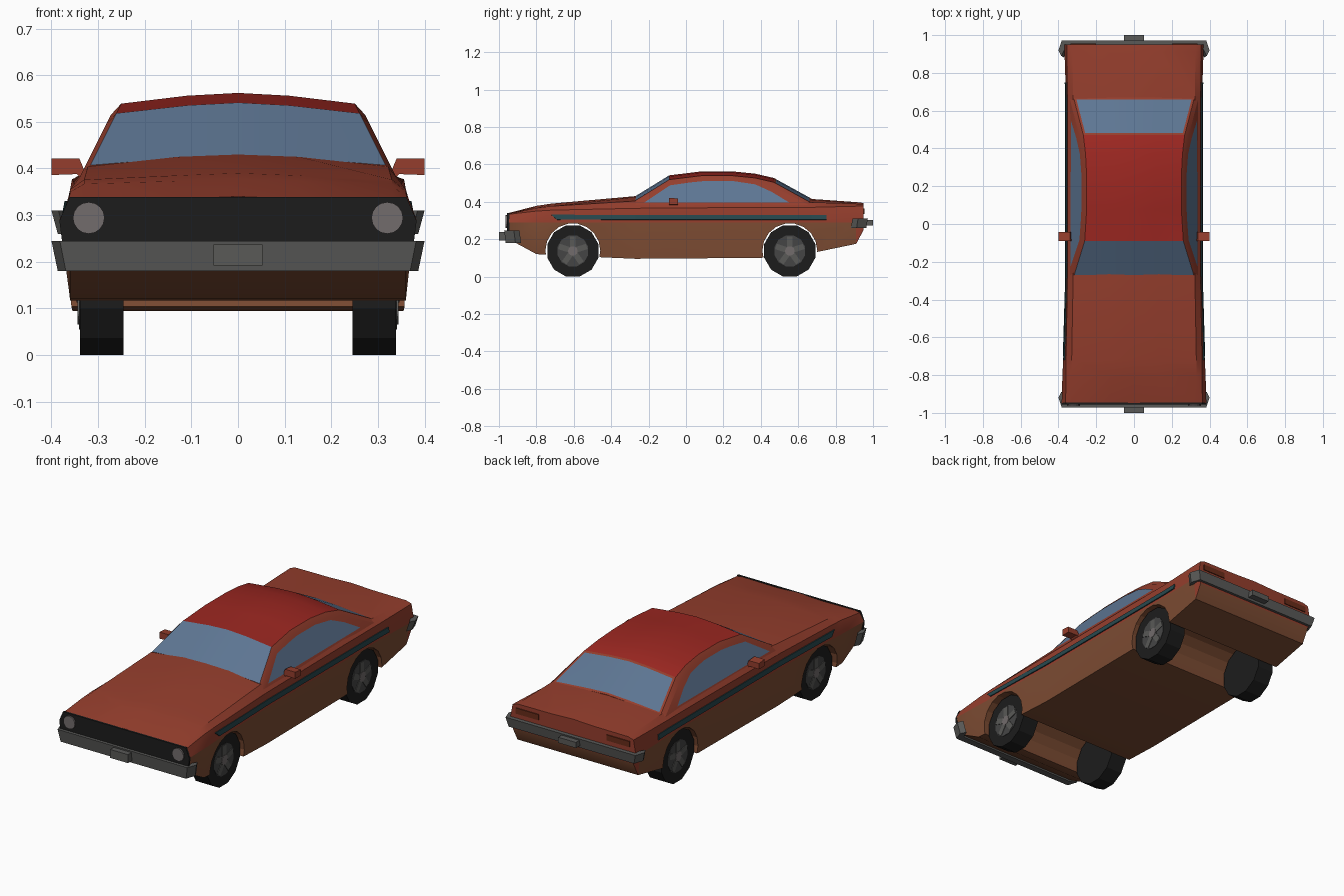
import bpy, bmesh
from math import pi
from mathutils import Matrix

if "Cube" in bpy.data.objects:
    bpy.data.objects.remove(bpy.data.objects["Cube"])


def mat(name, r, g, b):
    m = bpy.data.materials.new(name)
    m.diffuse_color = (r, g, b, 1)
    m.use_nodes = True
    m.node_tree.nodes["Principled BSDF"].inputs["Base Color"].default_value = m.diffuse_color
    return m


PAINT = mat("paint", 0.30, 0.048, 0.026)
ROOF = mat("roof_red", 0.33, 0.02, 0.015)
LOWER = mat("dusty_paint", 0.20, 0.07, 0.032)
GLASS = mat("glass", 0.11, 0.18, 0.29)
BLACK = mat("black", 0.012, 0.012, 0.012)
STRIPE = mat("stripe", 0.02, 0.065, 0.075)
CHROME = mat("dull_chrome", 0.10, 0.10, 0.095)
RIM = mat("rim", 0.06, 0.06, 0.06)
LAMP = mat("lamp", 0.17, 0.15, 0.15)
TAIL = mat("tail_lamp", 0.14, 0.025, 0.01)


def finish(name, bm, *mats):
    bmesh.ops.recalc_face_normals(bm, faces=bm.faces[:])
    me = bpy.data.meshes.new(name)
    bm.to_mesh(me)
    bm.free()
    ob = bpy.data.objects.new(name, me)
    bpy.context.collection.objects.link(ob)
    for m in mats:
        me.materials.append(m)
    return ob


def smooth(ob, angle):
    bpy.ops.object.select_all(action='DESELECT')
    ob.select_set(True)
    bpy.context.view_layer.objects.active = ob
    bpy.ops.object.shade_smooth_by_angle(angle=angle)


def loft(stations):
    """Loft half sections (bottom centre to top centre), mirrored in x, along y."""
    bm = bmesh.new()
    rings = []
    for y, half in stations:
        full = half + [(-x, z) for x, z in half[-2:0:-1]]
        rings.append([bm.verts.new((x, y, z)) for x, z in full])
    n = len(rings[0])
    grid = [[bm.faces.new((a[j], a[(j + 1) % n], b[(j + 1) % n], b[j])) for j in range(n)]
            for a, b in zip(rings, rings[1:])]
    bm.faces.new(rings[0])
    bm.faces.new(rings[-1])
    return bm, grid


def box(name, x, y, z, m, rot=None):
    """Box from (min, max) ranges."""
    bm = bmesh.new()
    c = [(r[0] + r[1]) / 2 for r in (x, y, z)]
    s = [r[1] - r[0] for r in (x, y, z)]
    bmesh.ops.create_cube(bm, size=1, matrix=Matrix.Translation(c) @ Matrix.Diagonal((*s, 1)))
    if rot:
        bm.transform(rot)
    return finish(name, bm, m)


def cyl(name, r, depth, loc, sides, m, axis='X', turn=0.0, r2=None):
    bm = bmesh.new()
    turn_to = Matrix.Rotation(pi / 2, 4, 'Y' if axis == 'X' else 'X')
    bmesh.ops.create_cone(bm, cap_ends=True, segments=sides, radius1=r, radius2=r2 or r, depth=depth,
                          matrix=Matrix.Translation(loc) @ turn_to @ Matrix.Rotation(turn, 4, 'Z'))
    return finish(name, bm, m)


# Lower body: y, bottom z, bottom x, widest x, shoulder z, shoulder x, crown z
body_rows = [
    (-0.947, 0.20, 0.36, 0.383, 0.333, 0.362, 0.34),
    (-0.80, 0.12, 0.36, 0.379, 0.35, 0.360, 0.378),
    (-0.72, 0.115, 0.36, 0.375, 0.355, 0.360, 0.39),
    (-0.27, 0.095, 0.355, 0.36, 0.365, 0.352, 0.43),
    (0.40, 0.10, 0.355, 0.36, 0.37, 0.352, 0.425),
    (0.67, 0.125, 0.355, 0.36, 0.37, 0.352, 0.415),
    (0.91, 0.175, 0.355, 0.368, 0.376, 0.356, 0.398),
    (0.95, 0.25, 0.355, 0.372, 0.377, 0.356, 0.393),
]
bm, grid = loft([(y, [(0, zb), (xb, zb), (xw, 0.29), (xs, zs), (xs - 0.03, zs + 0.6 * (zc - zs)),
                      (0.13, zc - 0.005), (0, zc)])
                 for y, zb, xb, xw, zs, xs, zc in body_rows])
for f in bm.faces:
    f.material_index = 1 if f.calc_center_median().z < 0.24 else 0
body = finish("body", bm, PAINT, LOWER)
smooth(body, 0.5)

# Wheel arches cut right through the body
AXLES = {"front": -0.605, "rear": 0.555}
for end, y in AXLES.items():
    cutter = cyl(end + "_arch_cutter", 0.147, 1.2, (0, y, 0.138), 18, LOWER)
    cutter.hide_render = True
    cutter.hide_set(True)
    b = body.modifiers.new(end + "_arch", 'BOOLEAN')
    b.operation = 'DIFFERENCE'
    b.solver = 'EXACT'
    b.object = cutter


# Cabin with windscreen and rear window inset in its top faces
def cabin_x(z):
    return 0.335 - (z - 0.39) * 0.5


cabin_rows = []
for y, t in [(-0.27, 0.43), (-0.09, 0.541), (0.08, 0.562), (0.25, 0.562),
             (0.37, 0.55), (0.47, 0.527), (0.67, 0.417)]:
    ze = max(t - 0.047, 0.376)
    xe = cabin_x(ze)
    cabin_rows.append((y, [(0, 0.37), (cabin_x(0.37), 0.37), (xe, ze), (xe - 0.022, t - 0.023),
                           (0.11, t - 0.006), (0, t)]))
bm, grid = loft(cabin_rows)
for row in grid:
    for f in row[3:7]:
        f.material_index = 1
for row in (grid[0], grid[-1]):
    for f in row[3:7]:
        f.material_index = 0
    panes = row[3:7]
    bmesh.ops.inset_region(bm, faces=panes, thickness=0.012, use_even_offset=True)
    for f in panes:
        f.material_index = 2
cabin = finish("cabin", bm, PAINT, ROOF, GLASS)
smooth(cabin, 0.35)

# Side windows and coloured side stripes
window = [(-0.225, 0.395), (-0.085, 0.488), (0.02, 0.503), (0.1, 0.511), (0.25, 0.511),
          (0.37, 0.493), (0.46, 0.452), (0.55, 0.397)]
stripe = [(-0.72, -0.69, 0.366, 0.3705), (-0.27, -0.27, 0.355, 0.358),
          (0.67, 0.67, 0.355, 0.358), (0.75, 0.75, 0.357, 0.361)]
for side, s in (("left", 1), ("right", -1)):
    bm = bmesh.new()
    bm.faces.new([bm.verts.new((s * (cabin_x(z) + 0.003), y, z)) for y, z in window])
    finish(side + "_side_window", bm, GLASS)

    bm = bmesh.new()
    pairs = [(bm.verts.new((s * (xt + 0.003), yt, 0.33)), bm.verts.new((s * (xl + 0.003), yl, 0.304)))
             for yt, yl, xt, xl in stripe]
    for a, b in zip(pairs, pairs[1:]):
        bm.faces.new((a[0], b[0], b[1], a[1]))
    sol = finish(side + "_stripe", bm, STRIPE).modifiers.new("thickness", 'SOLIDIFY')
    sol.thickness = 0.006
    sol.offset = 0

    # Door mirror
    bm = bmesh.new()
    outline = [(0.325, 0.375), (0.335, 0.378), (0.345, 0.388), (0.40, 0.386), (0.40, 0.421),
               (0.34, 0.421), (0.332, 0.402)]
    lo = [bm.verts.new((s * x, -0.09, z)) for x, z in outline]
    hi = [bm.verts.new((s * x, -0.042, z - (0.004 if z > 0.4 else 0))) for x, z in outline]
    bm.faces.new(lo)
    bm.faces.new(hi)
    for i in range(len(lo)):
        j = (i + 1) % len(lo)
        bm.faces.new((lo[i], lo[j], hi[j], hi[i]))
    finish(side + "_mirror", bm, PAINT)

    # Lamps
    cyl(side + "_headlight", 0.034, 0.022, (s * 0.32, -0.953, 0.294), 16, LAMP, 'Y', r2=0.034)
    box(side + "_tail_light", sorted((s * 0.20, s * 0.335)), (0.94, 0.955), (0.335, 0.365), TAIL)

    # Wheels: tyre, rim, five spokes and cap
    for end, y in AXLES.items():
        tag = f"{end}_{side}_"
        cyl(tag + "tyre", 0.1415, 0.094, (s * 0.292, y, 0.137), 12, BLACK, turn=pi / 12)
        cyl(tag + "rim", 0.085, 0.02, (s * 0.331, y, 0.137), 12, RIM, turn=pi / 12)
        cyl(tag + "hub_cap", 0.026, 0.02, (s * 0.336, y, 0.137), 10, LAMP)
        hub = Matrix.Translation((s * 0.339, y, 0.137))
        for k in range(5):
            box(f"{tag}spoke_{k + 1}", (-0.005, 0.005), (-0.015, 0.015), (0.015, 0.078), CHROME,
                hub @ Matrix.Rotation(2 * pi * k / 5, 4, 'X'))

# Black grille panel
bm = bmesh.new()
front = [(-0.361, 0.339), (0.361, 0.339), (0.383, 0.288), (0.376, 0.235), (-0.376, 0.235), (-0.383, 0.288)]
face = bm.faces.new([bm.verts.new((x, -0.945, z)) for x, z in front])
out = bmesh.ops.extrude_face_region(bm, geom=[face])["geom"]
bmesh.ops.translate(bm, vec=(0, -0.011, 0), verts=[v for v in out if isinstance(v, bmesh.types.BMVert)])
finish("grille", bm, BLACK)

# Wrap-around bumpers with number plates
half = [(0.382, 0.972), (0.40, 0.92), (0.385, 0.89), (0.362, 0.935)]
for name, s, z0, z1 in (("front", -1, 0.18, 0.245), ("rear", 1, 0.26, 0.31)):
    bm = bmesh.new()
    loop = half + [(-x, y) for x, y in reversed(half)]
    top = [bm.verts.new((x, s * y, z1)) for x, y in loop]
    low = [bm.verts.new((x * 0.966, s * (y - 0.008), z0)) for x, y in loop]
    bm.faces.new(top)
    bm.faces.new(low)
    for i in range(len(loop)):
        j = (i + 1) % len(loop)
        bm.faces.new((top[i], top[j], low[j], low[i]))
    finish(name + "_bumper", bm, CHROME)
    box(name + "_plate", (-0.052, 0.052), sorted((s * 0.95, s * 1.0)), (z0 + 0.012, z1 - 0.008), CHROME)
